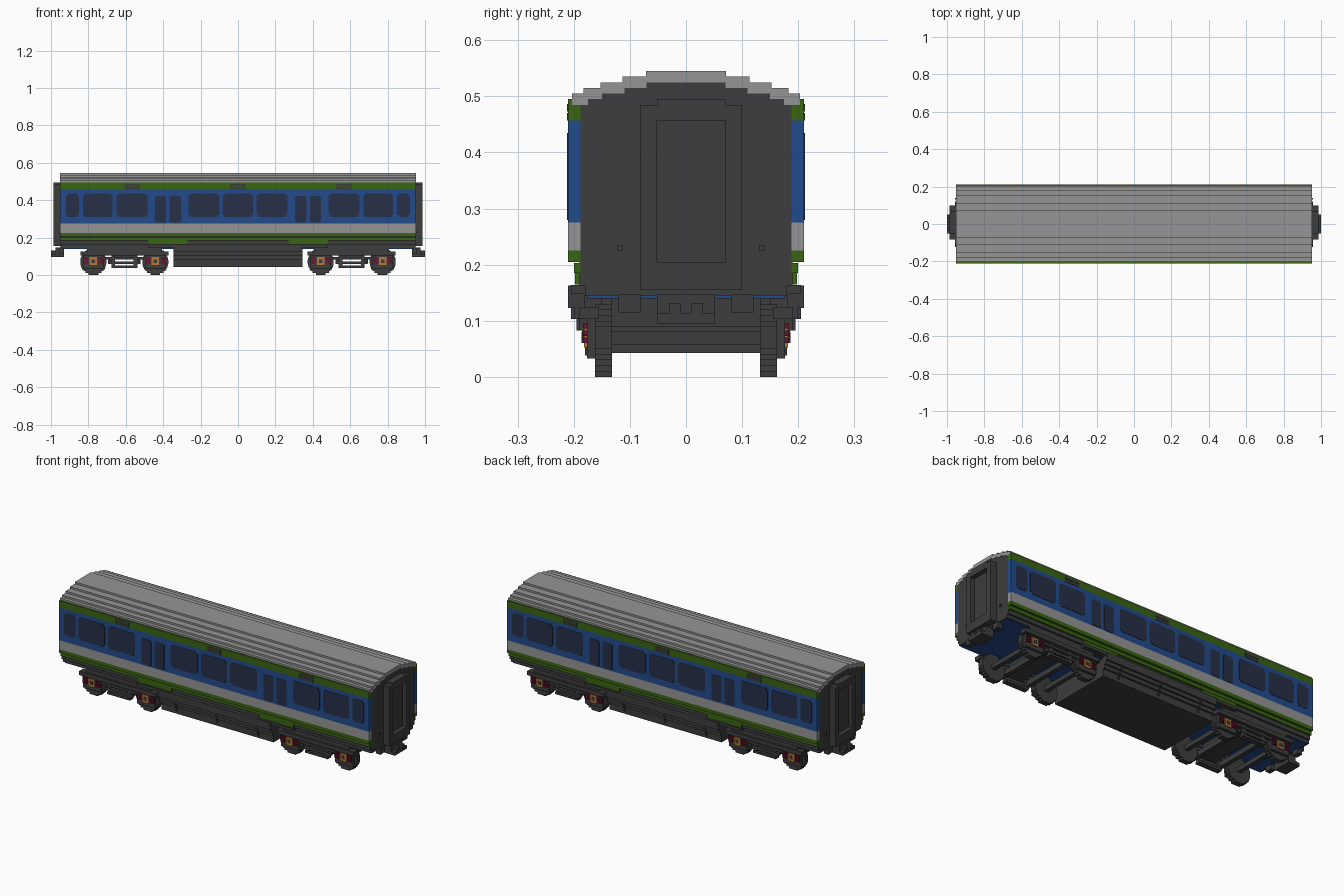
import bpy, bmesh, math

cube = bpy.data.objects.get("Cube")
if cube:
    bpy.data.objects.remove(cube, do_unlink=True)


def material(name, rgb):
    m = bpy.data.materials.new(name)
    m.use_nodes = True
    m.diffuse_color = (*rgb, 1)
    b = m.node_tree.nodes["Principled BSDF"]
    b.inputs["Base Color"].default_value = (*rgb, 1)
    b.inputs["Roughness"].default_value = 0.8
    return m


DARK = material("dark grey", (0.047, 0.047, 0.047))
GREY = material("light grey", (0.30, 0.30, 0.30))
BLUE = material("blue", (0.016, 0.070, 0.26))
GREEN = material("green", (0.042, 0.128, 0.006))
GLASS = material("window navy", (0.021, 0.029, 0.066))
ORANGE = material("orange", (0.48, 0.19, 0.035))
CRIMSON = material("crimson", (0.13, 0.006, 0.03))


def finish(name, bm, mat):
    bmesh.ops.recalc_face_normals(bm, faces=bm.faces)
    me = bpy.data.meshes.new(name)
    bm.to_mesh(me)
    bm.free()
    me.materials.append(mat)
    ob = bpy.data.objects.new(name, me)
    bpy.context.collection.objects.link(ob)
    return ob


def boxes(name, spans, mat):
    """One object from boxes given as (x0, x1, y0, y1, z0, z1)."""
    bm = bmesh.new()
    for s in spans:
        g = bmesh.ops.create_cube(bm, size=1)
        for v in g["verts"]:
            for i in range(3):
                a, b = s[2 * i], s[2 * i + 1]
                v.co[i] = (a + b) / 2 + v.co[i] * (b - a)
    return finish(name, bm, mat)


def prisms(name, shapes, axis, spans, mat):
    """Extrude outlines along x (points are y,z) or along y (points are x,z)."""
    bm = bmesh.new()
    for pts in shapes:
        for a, b in spans:
            def at(p, t):
                return (t, p[0], p[1]) if axis == "x" else (p[0], t, p[1])
            f = bm.faces.new([bm.verts.new(at(p, a)) for p in pts])
            ext = bmesh.ops.extrude_face_region(bm, geom=[f])
            vec = (b - a, 0, 0) if axis == "x" else (0, b - a, 0)
            bmesh.ops.translate(bm, vec=vec,
                                verts=[v for v in ext["geom"] if isinstance(v, bmesh.types.BMVert)])
    return finish(name, bm, mat)


def both(half):
    """Close a right-hand half outline by mirroring it."""
    return half + [(-u, v) for u, v in reversed(half)]


def sides(spans):
    """Repeat boxes on the opposite long side."""
    return spans + [(a, b, -d, -c, e, f) for a, b, c, d, e, f in spans]


def ends(spans):
    """Repeat boxes at the opposite end."""
    return spans + [(-b, -a, c, d, e, f) for a, b, c, d, e, f in spans]


L = 0.95

# Inner shell, which shows as the dark end walls and lower sills
shell = both([(0.18, 0.145), (0.18, 0.163), (0.19, 0.163), (0.19, 0.485), (0.175, 0.485),
              (0.175, 0.495), (0.15, 0.495), (0.15, 0.505), (0.11, 0.505), (0.11, 0.515),
              (0.07, 0.515), (0.07, 0.525)])
prisms("end_walls_and_shell", [shell], "x", [(-L, L)], DARK)

# Stepped roof wrapped over the shell
roof_half = [(0.175, 0.485), (0.203, 0.485), (0.203, 0.505), (0.183, 0.505), (0.183, 0.515),
             (0.152, 0.515), (0.152, 0.525), (0.113, 0.525), (0.113, 0.535), (0.071, 0.535),
             (0.071, 0.545)]
inner = [(-0.07, 0.525), (-0.07, 0.515), (-0.11, 0.515), (-0.11, 0.505), (-0.15, 0.505),
         (-0.15, 0.495), (-0.175, 0.495)]
roof = both(roof_half) + [(u, v) for u, v in reversed(inner)] + [(-u, v) for u, v in inner]
prisms("stepped_roof", [roof], "x", [(-L - 0.002, L + 0.002)], GREY)

# Coloured side bands
W = L + 0.001
for name, z0, z1, y, mat in [("upper_green_band", 0.457, 0.495, 0.21, GREEN),
                             ("blue_window_band", 0.275, 0.457, 0.21, BLUE),
                             ("grey_waist_band", 0.225, 0.275, 0.21, GREY),
                             ("lower_green_band", 0.205, 0.225, 0.21, GREEN),
                             ("green_sill", 0.185, 0.203, 0.20, GREEN)]:
    boxes(name, sides([(-W, W, 0.188, y, z0, z1)]), mat)
boxes("door_sills", sides([(s * 0.375 - 0.105, s * 0.375 + 0.105, 0.185, 0.198, 0.165, 0.186)
                           for s in (-1, 1)]), GREEN)
boxes("door_steps", sides([(s * 0.375 - 0.105, s * 0.375 + 0.105, 0.175, 0.205, 0.148, 0.164)
                           for s in (-1, 1)]), DARK)


# Windows and door glass as thin plates with clipped corners
def pane(x0, x1, z0, z1, c=0.01):
    return [(x0 + c, z0), (x1 - c, z0), (x1 - c, z0 + c), (x1, z0 + c), (x1, z1 - c),
            (x1 - c, z1 - c), (x1 - c, z1), (x0 + c, z1), (x0 + c, z1 - c), (x0, z1 - c),
            (x0, z0 + c), (x0 + c, z0 + c)]


SKINS = [(0.205, 0.212), (-0.212, -0.205)]
glass = [pane(-0.08, 0.08, 0.31, 0.435)]
doors = []
for s in (-1, 1):
    for a, b in [(0.10, 0.265), (0.485, 0.65), (0.67, 0.83), (0.85, 0.92)]:
        glass.append(pane(min(s * a, s * b), max(s * a, s * b), 0.31, 0.435))
    for a, b in [(0.305, 0.365), (0.385, 0.445)]:
        doors.append(pane(min(s * a, s * b), max(s * a, s * b), 0.28, 0.423, 0.006))
prisms("side_windows", glass, "y", SKINS, GLASS)
prisms("door_windows", doors, "y", SKINS, GLASS)

# Vents in the upper band
boxes("side_vents", sides([(x - 0.042, x + 0.042, 0.2, 0.212, z, z + 0.013)
                           for x in (-0.565, 0, 0.565) for z in (0.457, 0.473)]), DARK)

# Gangway frames with recessed doors, and lamp brackets
boxes("gangway_frames", ends([(0.945, 0.987, -0.082, -0.052, 0.155, 0.485),
                              (0.945, 0.987, 0.07, 0.10, 0.155, 0.485),
                              (0.945, 0.987, -0.052, 0.07, 0.457, 0.495),
                              (0.945, 0.987, -0.052, 0.07, 0.155, 0.205)]), DARK)
boxes("gangway_doors", ends([(0.945, 0.962, -0.052, 0.07, 0.205, 0.457)]), DARK)
boxes("lamp_brackets", ends([(0.945, 0.958, y, y + 0.01, 0.225, 0.235)
                             for y in (-0.122, 0.13)]), DARK)

# Couplers
boxes("couplers", ends([(0.93, 0.975, -0.052, 0.052, 0.095, 0.147),
                        (0.97, 1.0, -0.052, 0.052, 0.095, 0.113),
                        (0.97, 1.0, -0.03, -0.01, 0.113, 0.132),
                        (0.97, 1.0, 0.01, 0.03, 0.113, 0.132)]), DARK)
boxes("coupler_brackets", ends([(0.93, 0.958, y - 0.02, y + 0.02, 0.115, 0.147)
                                for y in (-0.10, 0.10)]), DARK)

# Blue floor underside
boxes("floor_underside", [(-0.94, 0.94, -0.176, 0.176, 0.14, 0.146)], BLUE)

# Stepped equipment box between the bogies
equip = both([(0.18, 0.043), (0.18, 0.083), (0.19, 0.083), (0.19, 0.103), (0.20, 0.103),
              (0.20, 0.123), (0.21, 0.123), (0.21, 0.163)])
prisms("equipment_box", [equip], "x", [(-0.345, 0.345)], DARK)
boxes("equipment_ribs", sides([(x - 0.004, x + 0.004, 0.17, y, z, z + 0.02)
                               for x in (-0.25, 0, 0.25)
                               for y, z in ((0.186, 0.06), (0.195, 0.083), (0.205, 0.103))]), DARK)


# Stair-edged wheel outline
def wheel(cx, r=0.07, n=7):
    half = []
    for i in range(2 * n):
        z0, z1 = i * r / n, (i + 1) * r / n
        h = math.sqrt(r * r - ((z0 + z1) / 2 - r) ** 2)
        half += [(h, z0), (h, z1)]
    return [(cx + u, v) for u, v in both(half)]


AXLES = (-0.773, -0.442, 0.442, 0.773)
prisms("wheels", [wheel(x) for x in AXLES], "y", [(0.132, 0.162), (-0.162, -0.132)], DARK)
boxes("axles", [(x - 0.012, x + 0.012, -0.135, 0.135, 0.058, 0.082) for x in AXLES], DARK)

# Axle boxes with orange covers and crimson springs
boxes("axle_box_housings", sides([(x - 0.055, x + 0.055, 0.16, 0.176, 0.033, 0.105)
                                  for x in AXLES]), DARK)
boxes("axle_covers", sides([(x - 0.02, x + 0.02, 0.17, 0.182, 0.052, 0.095)
                            for x in AXLES]), ORANGE)
boxes("axle_cover_caps", sides([(x - 0.009, x + 0.009, 0.175, 0.185, 0.065, 0.083)
                                for x in AXLES]), DARK)
boxes("springs", sides([(x + s * 0.04 - 0.011, x + s * 0.04 + 0.011, 0.17, 0.184, z, z + 0.01)
                        for x in AXLES for s in (-1, 1) for z in (0.06, 0.073, 0.086)]), CRIMSON)

# Bogie frames, bolsters and cross beams
frames, beams = [], []
for c in (-0.6075, 0.6075):
    frames += [(c - 0.235, c + 0.235, 0.155, 0.19, 0.103, 0.125),
               (c - 0.20, c + 0.20, 0.15, 0.182, 0.123, 0.146),
               (c - 0.115, c + 0.115, 0.16, 0.18, 0.083, 0.096),
               (c - 0.07, c + 0.07, 0.15, 0.18, 0.038, 0.05),
               (c - 0.085, c + 0.085, 0.16, 0.178, 0.058, 0.073)]
    frames += [(c + d - 0.01, c + d + 0.01, 0.158, 0.176, 0.043, 0.105) for d in (-0.06, 0.06)]
    beams += [(c - 0.05, c + 0.05, -0.16, 0.16, 0.09, 0.142)]
    beams += [(c + d - 0.012, c + d + 0.012, -0.16, 0.16, 0.062, 0.09) for d in (-0.075, 0.075)]
boxes("bogie_side_frames", sides(frames), DARK)
boxes("bogie_cross_beams", beams, DARK)
